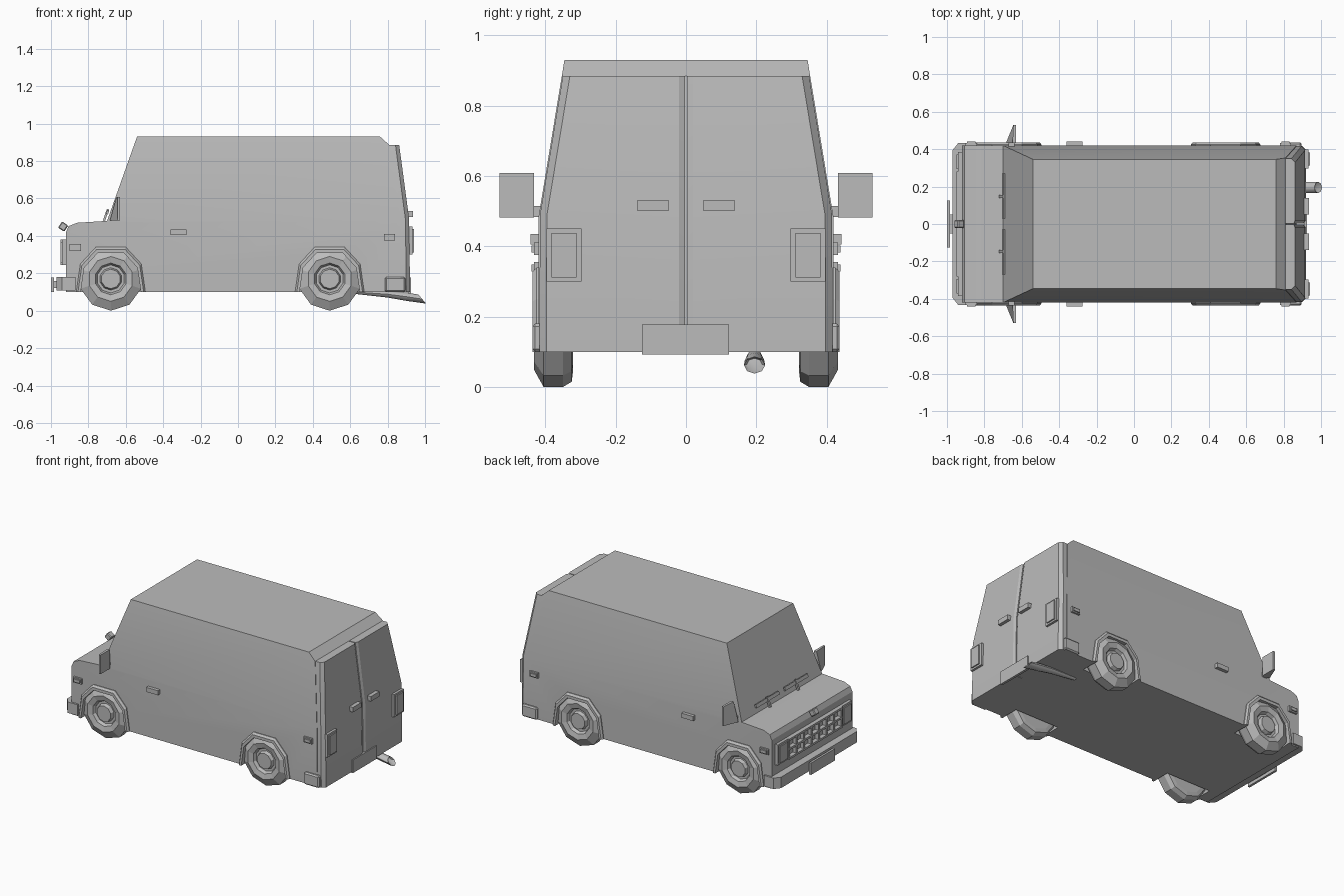
import bpy, bmesh, math
from mathutils import Vector, Matrix

if "Cube" in bpy.data.objects:
    bpy.data.objects.remove(bpy.data.objects["Cube"])

grey = bpy.data.materials.new("plain grey")
grey.use_nodes = True
COLOUR = (0.5, 0.5, 0.5, 1)
grey.diffuse_color = COLOUR
grey.node_tree.nodes["Principled BSDF"].inputs["Base Color"].default_value = COLOUR


def finish(name, bm, smooth=0):
    bmesh.ops.recalc_face_normals(bm, faces=bm.faces)
    mesh = bpy.data.meshes.new(name)
    bm.to_mesh(mesh)
    bm.free()
    mesh.materials.append(grey)
    ob = bpy.data.objects.new(name, mesh)
    bpy.context.collection.objects.link(ob)
    if smooth:
        bpy.ops.object.select_all(action='DESELECT')
        ob.select_set(True)
        bpy.context.view_layer.objects.active = ob
        bpy.ops.object.shade_smooth_by_angle(angle=math.radians(smooth))
    return ob


def box(name, x, y, z, rot=None, bevel=0):
    """Box from (min, max) ranges, optionally turned about its centre."""
    bm = bmesh.new()
    bmesh.ops.create_cube(bm, size=1)
    size = [r[1] - r[0] for r in (x, y, z)]
    mid = Vector([(r[0] + r[1]) / 2 for r in (x, y, z)])
    bmesh.ops.scale(bm, vec=size, verts=bm.verts)
    if bevel:
        bmesh.ops.bevel(bm, geom=bm.edges[:], offset=bevel, segments=1, affect='EDGES')
    if rot:
        bmesh.ops.rotate(bm, matrix=Matrix.Rotation(rot[0], 3, rot[1]), verts=bm.verts)
    bmesh.ops.translate(bm, vec=mid, verts=bm.verts)
    return finish(name, bm)


def loft(name, rings, closed=False, caps=True, smooth=0):
    """Skin equal-length rings of points."""
    bm = bmesh.new()
    vs = [[bm.verts.new(p) for p in r] for r in rings]
    n = len(vs[0])
    pairs = list(zip(vs, vs[1:])) + ([(vs[-1], vs[0])] if closed else [])
    for a, b in pairs:
        for i in range(n):
            j = (i + 1) % n
            bm.faces.new((a[i], a[j], b[j], b[i]))
    if caps and not closed:
        bm.faces.new(vs[0])
        bm.faces.new(vs[-1])
    return finish(name, bm, smooth)


def span(side, a, b):
    return tuple(sorted((side * a, side * b)))


SIDES = (("left", 1), ("right", -1))   # +y and -y flanks
AXLES = (("front", -0.68), ("rear", 0.49))
HALF, BELT = 0.42, 0.48


def half_width(z):
    return HALF - max(0, z - BELT) * 0.165


# Body shell: lower box with nose, tapered cabin above the belt line
lower = [(0.87, 0.1), (-0.92, 0.1), (-0.92, 0.42), (-0.905, 0.452), (-0.86, 0.47), (-0.7, 0.48)]
upper = [(-0.54, 0.93), (0.76, 0.93), (0.81, 0.885), (0.87, 0.48)]
outline = lower + upper
bm = bmesh.new()
flanks = [[bm.verts.new((x, s * half_width(z), z)) for x, z in outline] for s in (1, -1)]
for f in flanks:
    bm.faces.new(f[:6] + f[9:])
    bm.faces.new(f[5:])
for i in range(len(outline)):
    j = (i + 1) % len(outline)
    bm.faces.new((flanks[0][i], flanks[0][j], flanks[1][j], flanks[1][i]))
body = finish("van_body", bm, 25)

# Wheel wells cut into the flanks, and angular arch flares around them
ARCH = [(-0.185, 0.1), (-0.163, 0.25), (-0.08, 0.34), (0.08, 0.34), (0.163, 0.25), (0.185, 0.1)]


def arch(cx, y, k):
    return [(cx + x * k, y, 0.1 + (z - 0.1) * k) for x, z in ARCH]


for axle, cx in AXLES:
    for side, s in SIDES:
        low = [(cx + 0.16, 0.05), (cx - 0.16, 0.05)]
        ring = [arch(cx, s * y, 0.88) + [(x, s * y, z) for x, z in low] for y in (0.31, 0.6)]
        cutter = loft("well_cutter", ring)
        cutter.hide_render = True
        mod = body.modifiers.new("well", 'BOOLEAN')
        mod.operation, mod.solver, mod.object = 'DIFFERENCE', 'EXACT', cutter
        bpy.ops.object.select_all(action='DESELECT')
        bpy.context.view_layer.objects.active = body
        body.select_set(True)
        bpy.ops.object.modifier_apply(modifier=mod.name)
        bpy.data.objects.remove(cutter)

        section = [(0.40, 1), (0.425, 1), (0.437, 0.95), (0.437, 0.87), (0.40, 0.87)]
        loops = [arch(cx, s * y, k) for y, k in section]
        loft(f"{axle}_{side}_arch", list(zip(*loops)))

        # Ten-sided wheel turned from a profile of (radius, y)
        turn = [(0.13, 0.322), (0.155, 0.325), (0.17, 0.35), (0.17, 0.405), (0.12, 0.433),
                (0.085, 0.425), (0.075, 0.405), (0.06, 0.405), (0.052, 0.428), (0.035, 0.428)]
        loft(f"{axle}_{side}_wheel",
             [[(cx + r * math.sin(a * math.tau / 10), s * y, 0.17 - r * math.cos(a * math.tau / 10))
               for a in range(10)] for r, y in turn])

# Back doors, bevelled along the outer edges
for side, s in SIDES:
    rings = []
    for z, back, face in ((0.1, 0.865, 0.92), (0.49, 0.865, 0.915), (0.885, 0.805, 0.862)):
        w = half_width(z) - 0.003
        rings.append([(back, s * 0.003, z), (face - 0.008, s * 0.003, z), (face, s * 0.02, z),
                      (face, s * (w - 0.02), z), (face - 0.02, s * w, z), (back, s * w, z)])
    loft(f"{side}_back_door", rings, smooth=20)
    box(f"{side}_back_handle", (0.905, 0.935), span(s, 0.05, 0.138), (0.5, 0.532))
    box(f"{side}_tail_lamp", (0.91, 0.932), span(s, 0.297, 0.397), (0.3, 0.45))
    box(f"{side}_tail_lens", (0.93, 0.94), span(s, 0.312, 0.382), (0.312, 0.438))
    box(f"{side}_rear_bumper_corner", (0.785, 0.895), span(s, 0.38, 0.437), (0.1, 0.18), bevel=0.008)

    # Side handle and marker lamps
    box(f"{side}_door_handle", (-0.36, -0.275), span(s, 0.41, 0.442), (0.405, 0.435))
    for where, x0, z0 in (("front", -0.9, 0.32), ("rear", 0.78, 0.375)):
        box(f"{side}_{where}_marker", (x0, x0 + 0.06), span(s, 0.41, 0.432), (z0, z0 + 0.036))
        box(f"{side}_{where}_marker_lens", (x0 + 0.008, x0 + 0.052), span(s, 0.43, 0.44),
            (z0 + 0.008, z0 + 0.028))

    # Wedge mirror on a short arm
    loft(f"{side}_mirror", [[(-0.685 + lean, s * 0.432, z), (-0.632, s * 0.432, z),
                             (-0.632, s * 0.53, z), (-0.645, s * 0.53, z)]
                            for z, lean in ((0.482, 0), (0.608, 0.035))])
    box(f"{side}_mirror_arm", (-0.67, -0.64), span(s, 0.4, 0.435), (0.483, 0.515))

    # Wiper blade lying along the windscreen foot
    box(f"{side}_wiper_blade", (-0.703, -0.692), span(s, 0.03, 0.27), (0.515, 0.537), (0.34, 'Y'))
    box(f"{side}_wiper_arm", (-0.712, -0.7), span(s, 0.14, 0.155), (0.478, 0.545), (0.34, 'Y'))

    # Headlamp with raised lens
    box(f"{side}_headlamp", (-0.94, -0.915), span(s, 0.28, 0.385), (0.245, 0.38))
    box(f"{side}_headlamp_lens", (-0.948, -0.938), span(s, 0.293, 0.372), (0.258, 0.367))

# Grille of crossed bars
for i in range(3):
    z = 0.245 + i * 0.061
    box("grille_rail", (-0.948, -0.915), (-0.28, 0.28), (z, z + 0.013))
for i in range(8):
    y = -0.273 + i * 0.078
    box("grille_bar", (-0.945, -0.915), (y - 0.006, y + 0.006), (0.245, 0.38))

# Front bumper with cut corners
plan = [(-0.87, 0.432), (-0.94, 0.432), (-0.97, 0.395), (-0.97, -0.395), (-0.94, -0.432), (-0.87, -0.432)]
loft("front_bumper", [[(x, y, z) for x, y in plan] for z in (0.108, 0.18)])
box("front_plate", (-1.0, -0.985), (-0.125, 0.125), (0.1, 0.178))
box("front_plate_mount", (-0.99, -0.965), (-0.05, 0.05), (0.12, 0.16))
box("rear_plate", (0.91, 0.926), (-0.125, 0.122), (0.092, 0.178))

# Small plain ornament on the hood lip
box("hood_ornament", (-0.955, -0.915), (-0.022, 0.022), (0.43, 0.47), (0.6, 'Y'), 0.005)

# Exhaust pipe, flaring toward the open end
path = [(0.62, 0.1, 0.012), (0.8, 0.088, 0.022), (0.9, 0.075, 0.028), (0.985, 0.062, 0.03), (0.965, 0.064, 0.022)]
loft("exhaust_pipe", [[(x - (0.02 * math.sin(a * math.tau / 8) if i > 2 else 0),
                        0.195 + r * math.cos(a * math.tau / 8), z + r * 0.8 * math.sin(a * math.tau / 8))
                       for a in range(8)] for i, (x, z, r) in enumerate(path)], smooth=50)
